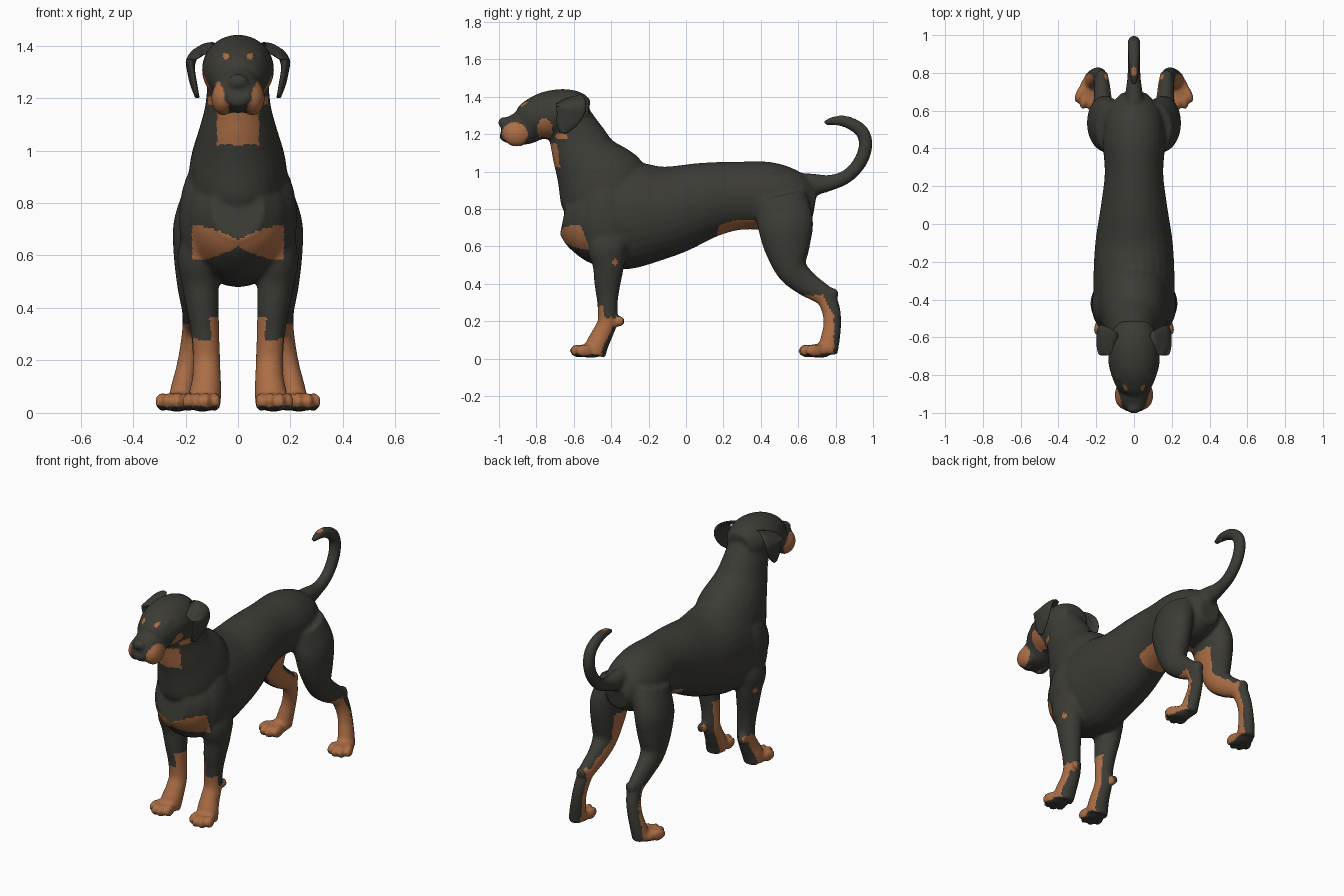
import bpy, bmesh, math
from mathutils import Vector, Matrix

if "Cube" in bpy.data.objects:
    bpy.data.objects.remove(bpy.data.objects["Cube"])


def material(name, rgb):
    m = bpy.data.materials.new(name)
    m.diffuse_color = (*rgb, 1)
    m.use_nodes = True
    m.node_tree.nodes["Principled BSDF"].inputs["Base Color"].default_value = m.diffuse_color
    return m


COAT = material("dark_coat", (0.045, 0.044, 0.036))
TAN = material("tan_fur", (0.41, 0.155, 0.06))
BLACK = material("black_eye", (0.012, 0.012, 0.011))


def spline(stations, steps=5):
    """Catmull-Rom through tuples of any size."""
    p = [Vector(s) for s in stations]
    p = [2 * p[0] - p[1]] + p + [2 * p[-1] - p[-2]]
    out = []
    for i in range(1, len(p) - 2):
        a, b, c, d = p[i - 1:i + 3]
        for k in range(steps):
            t = k / steps
            out.append(0.5 * (2 * b + (c - a) * t + (2 * a - 5 * b + 4 * c - d) * t * t
                              + (3 * b - a - 3 * c + d) * t ** 3))
    return out + [p[-2]]


def tube(bm, stations, side=1, n=28):
    """Closed loft; station = x, y, z, sideways radius, radius in the yz plane."""
    pts = spline(stations)
    rings = []
    for i, p in enumerate(pts):
        a, b = pts[max(i - 1, 0)], pts[min(i + 1, len(pts) - 1)]
        t = Vector((0, b[1] - a[1], b[2] - a[2])).normalized()
        u = Vector((0, -t.z, t.y))
        ring = []
        for k in range(n):
            w = 2 * math.pi * k / n
            v = Vector((p[0] + p[3] * math.cos(w), p[1], p[2])) + u * p[4] * math.sin(w)
            ring.append(bm.verts.new((v.x * side, v.y, v.z)))
        rings.append(ring)
    for r, q in zip(rings, rings[1:]):
        for k in range(n):
            bm.faces.new((r[k], r[(k + 1) % n], q[(k + 1) % n], q[k]))
    bm.faces.new(rings[0])
    bm.faces.new(rings[-1])


def blob(bm, loc, rad, side=1, turn=0.0):
    """Ellipsoid, turned about z."""
    m = (Matrix.Translation((loc[0] * side, loc[1], loc[2]))
         @ Matrix.Rotation(turn * side, 4, 'Z') @ Matrix.Diagonal((*rad, 1)))
    bmesh.ops.create_uvsphere(bm, u_segments=20, v_segments=12, radius=1, matrix=m)


def paw(bm, x, y, turn, side):
    """Pad and four toes pointing to the front, splayed by turn."""
    blob(bm, (x, y, 0.042), (0.06, 0.075, 0.038), side, turn)
    for off, fwd in ((-0.05, 0.035), (-0.018, 0.062), (0.018, 0.062), (0.05, 0.035)):
        d = Matrix.Rotation(turn, 3, 'Z') @ Vector((off, -fwd, 0))
        blob(bm, (x + d.x, y + d.y, 0.042), (0.021, 0.05, 0.036), side, turn + off * 4)


def finish(bm, name, mats):
    bmesh.ops.recalc_face_normals(bm, faces=bm.faces)
    me = bpy.data.meshes.new(name)
    bm.to_mesh(me)
    bm.free()
    ob = bpy.data.objects.new(name, me)
    bpy.context.collection.objects.link(ob)
    for m in mats:
        me.materials.append(m)
    for o in bpy.context.selected_objects:
        o.select_set(False)
    ob.select_set(True)
    bpy.context.view_layer.objects.active = ob
    bpy.ops.object.shade_smooth()
    return ob


body = bmesh.new()
# torso, rump to breast
tube(body, [(0, .69, .83, .07, .08), (0, .6, .845, .14, .145), (0, .45, .87, .165, .18),
            (0, .27, .87, .155, .183), (0, .1, .845, .175, .205), (0, -.1, .79, .205, .243),
            (0, -.3, .77, .215, .288), (0, -.45, .755, .21, .265), (0, -.57, .765, .175, .2),
            (0, -.65, .78, .1, .12)])
# neck
tube(body, [(0, -.39, .82, .19, .23), (0, -.455, .94, .185, .245), (0, -.535, 1.07, .15, .18),
            (0, -.58, 1.17, .125, .152), (0, -.63, 1.28, .115, .125)])
# skull and muzzle
tube(body, [(0, -.52, 1.31, .08, .075), (0, -.57, 1.315, .115, .11), (0, -.65, 1.315, .135, .127),
            (0, -.74, 1.3, .135, .128), (0, -.81, 1.275, .115, .115), (0, -.86, 1.24, .09, .097),
            (0, -.92, 1.225, .082, .082), (0, -.965, 1.225, .068, .066), (0, -.985, 1.23, .045, .045)])
# nose pad
blob(body, (0, -.977, 1.262), (.04, .027, .03))
# tail
tube(body, [(0, .58, .92, .06, .075), (0, .68, .93, .048, .06), (0, .77, .94, .036, .043),
            (0, .86, .975, .033, .037), (0, .93, 1.05, .033, .037), (0, .96, 1.14, .033, .037),
            (0, .94, 1.215, .033, .036), (0, .87, 1.262, .03, .033), (0, .8, 1.273, .026, .025),
            (0, .74, 1.26, .015, .013)])
for s in (1, -1):
    # brow and lip folds
    blob(body, (.055, -.795, 1.36), (.048, .045, .025), s)
    blob(body, (.056, -.905, 1.2), (.046, .075, .067), s)
    # shoulder and front leg
    blob(body, (.135, -.43, .74), (.09, .14, .22), s)
    tube(body, [(.13, -.4, .72, .07, .12), (.15, -.42, .6, .08, .11), (.145, -.415, .5, .072, .085),
                (.135, -.42, .4, .062, .07), (.125, -.42, .3, .054, .055), (.12, -.42, .2, .052, .052),
                (.12, -.448, .13, .055, .056), (.125, -.475, .075, .062, .06),
                (.13, -.49, .02, .062, .06)], s)
    blob(body, (.14, -.355, .2), (.024, .028, .03), s)
    paw(body, .135, -.51, .08, s)
    # thigh and hind leg
    tube(body, [(.1, .5, .87, .1, .14), (.15, .53, .73, .095, .15), (.16, .54, .6, .085, .125),
                (.165, .565, .48, .066, .085), (.165, .645, .4, .05, .068), (.17, .74, .335, .042, .055),
                (.18, .775, .26, .04, .05), (.195, .782, .18, .04, .048), (.21, .77, .1, .046, .052),
                (.22, .755, .03, .05, .055)], s)
    blob(body, (.17, .78, .345), (.036, .036, .035), s)
    paw(body, .232, .712, .2, s)
dog = finish(body, "dog_body", [COAT, TAN])
rm = dog.modifiers.new("fuse", 'REMESH')
rm.mode = 'VOXEL'
rm.voxel_size = 0.01
rm.use_smooth_shade = True
sm = dog.modifiers.new("soften", 'SMOOTH')
sm.factor = 0.5
sm.iterations = 6
for m in (rm.name, sm.name):
    bpy.ops.object.modifier_apply(modifier=m)


def inside(u, v, cu, cv, ru, rv):
    return ((u - cu) / ru) ** 2 + ((v - cv) / rv) ** 2 < 1


def is_tan(c, n):
    x, y, z = abs(c.x), c.y, c.z
    nx = n.x if c.x > 0 else -n.x
    if y < -.6 and z > 1:
        # lips, cheeks, eyebrow dots, throat
        return ((x > .036 and inside(y, z, -.915, 1.2, .068, .064))
                or (x > .05 and inside(y, z, -.755, 1.225, .04, .06))
                or (x > .05 and inside(y, z, -.665, 1.19, .035, .018))
                or (y < -.76 and inside(x, z, .047, 1.36, .013, .012))
                or (x < .08 and 1.02 < z < 1.15 and n.y < -.35 and y > -.82))
    if y < -.5 and z > .5:
        # paired breast patches
        return x < .175 and abs(z - .647) < .012 + .055 * math.sin(min(x / .11, 1.45))
    if y < -.3:
        # elbow dot and front legs
        if z > .4:
            return nx > .4 and inside(y, z, -.38, .515, .016, .016)
        if n.z < -.6 and z < .03:
            return False
        return n.y < .6 and (z < .22 or (z < .28 and y < -.44) or (nx < -.4 and z < .37))
    if .17 < y < .46 and z < .74 and x < .11 and n.z < -.55:
        return True  # groin
    if y > .4 and z < .7:
        # hind legs: front of the shank and the inner thigh
        if n.z < -.6 and z < .03:
            return False
        return ((z < .34 and y < min(.79, .73 + (.34 - z) * .55))
                or (nx < -.45 and n.y < .35 and z < .66))
    # tail spot
    return z > 1.25 and inside(c.x, y, 0, .81, .015, .025)


for f in dog.data.polygons:
    f.material_index = 1 if is_tan(f.center, f.normal) else 0

# drooping ears and eyes
for s, tag in ((1, "left"), (-1, "right")):
    ear = bmesh.new()
    tube(ear, [(.10, -.625, 1.395, .02, .06), (.145, -.62, 1.378, .024, .078),
               (.178, -.615, 1.345, .02, .08), (.178, -.625, 1.3, .015, .07),
               (.168, -.645, 1.25, .013, .05), (.156, -.66, 1.205, .009, .018)], s)
    finish(ear, "ear_" + tag, [COAT])
    eye = bmesh.new()
    blob(eye, (.062, -.838, 1.338), (.014, .012, .01), s)
    finish(eye, "eye_" + tag, [BLACK])
